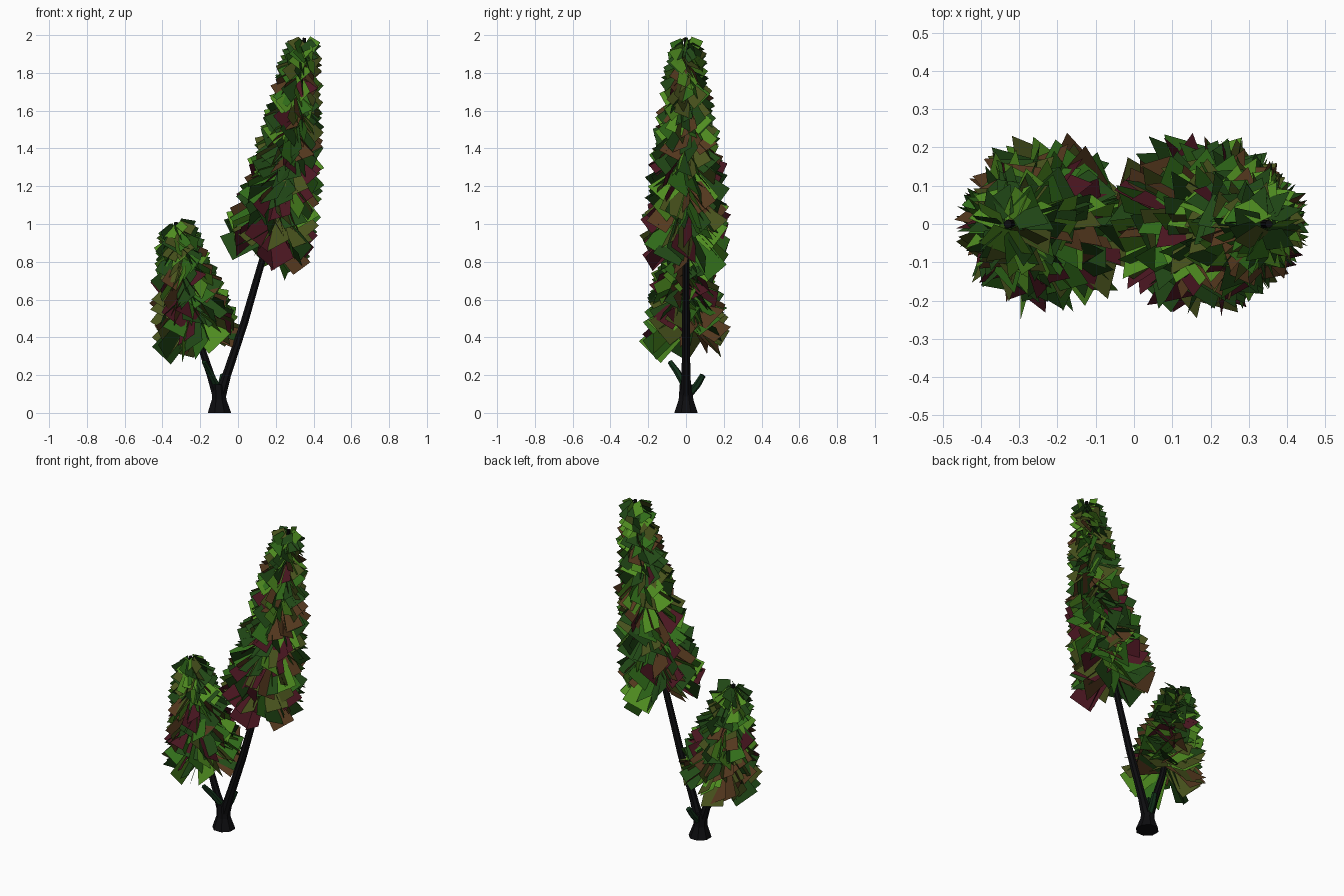
import bpy, math, random
from mathutils import Vector, Matrix

if "Cube" in bpy.data.objects:
    bpy.data.objects.remove(bpy.data.objects["Cube"])

random.seed(7)


def material(name, rgb):
    m = bpy.data.materials.new(name)
    m.diffuse_color = (*rgb, 1)
    m.use_nodes = True
    m.node_tree.nodes["Principled BSDF"].inputs["Base Color"].default_value = m.diffuse_color
    return m


BARK = material("bark", (0.004, 0.004, 0.005))
TWIG = material("dark_twig", (0.006, 0.03, 0.01))
LEAF = [material("leaf_" + n, c) for n, c in (
    ("deep_green", (0.015, 0.065, 0.008)), ("green", (0.03, 0.15, 0.01)),
    ("bright_green", (0.08, 0.27, 0.015)), ("olive", (0.065, 0.085, 0.012)),
    ("brown", (0.09, 0.04, 0.013)), ("maroon", (0.07, 0.008, 0.015)))]


def make(name, verts, faces, mats):
    me = bpy.data.meshes.new(name)
    me.from_pydata(verts, [], faces)
    for m in mats:
        me.materials.append(m)
    ob = bpy.data.objects.new(name, me)
    bpy.context.collection.objects.link(ob)
    return ob


def tube(name, path, mat, sides=8, flat_rings=False):
    """Sweep a polygon along (x, y, z, radius) stations."""
    pts = [Vector(p[:3]) for p in path]
    verts, faces = [], []
    for i, p in enumerate(pts):
        t = pts[min(i + 1, len(pts) - 1)] - pts[max(i - 1, 0)]
        if flat_rings:
            t = Vector((0, 0, 1))
        t.normalize()
        u = Vector((0, 1, 0)).cross(t).normalized()
        v = t.cross(u)
        for k in range(sides):
            a = 2 * math.pi * (k + 0.5) / sides
            verts.append(p + path[i][3] * (math.cos(a) * u + math.sin(a) * v))
    for i in range(len(pts) - 1):
        for k in range(sides):
            n = (k + 1) % sides
            faces.append((i * sides + k, i * sides + n,
                          (i + 1) * sides + n, (i + 1) * sides + k))
    faces.append(tuple(reversed(range(sides))))
    faces.append(tuple(range(len(verts) - sides, len(verts))))
    return make(name, verts, faces, [mat])


def along(path, z):
    """Point of a stem at a given height."""
    for a, b in zip(path, path[1:]):
        if z <= b[2]:
            return Vector(a[:3]).lerp(Vector(b[:3]), (z - a[2]) / (b[2] - a[2]))
    return Vector(path[-1][:3])


def leaf(base, tilt, angle, droop, reach, width, roll):
    """Flat card growing out and down from the leaning stem."""
    lean = Matrix.Rotation(tilt, 3, 'Y')
    d = Vector((math.cos(angle) * math.cos(droop),
                math.sin(angle) * math.cos(droop), -math.sin(droop)))
    side = Vector((-math.sin(angle), math.cos(angle), 0))
    side = lean @ Matrix.Rotation(roll, 3, d) @ side * width / 2
    d = lean @ d
    tip = base + d * reach / math.cos(droop)
    root = base + d * 0.02
    return [root - side * 0.8, root + side * 0.8, tip + side, tip - side]


def crown(name, stem, tilt, z0, z1, count, r0, r1, extras):
    verts, faces = [], []
    tilt = math.radians(tilt)
    for i in range(count):
        t = (i + 0.5) / count
        r = (r0 + (r1 - r0) * t ** 1.4) * random.uniform(0.9, 1.03)
        verts += leaf(along(stem, z0 + (z1 - z0) * t), tilt,
                      i * 2.39996 + random.uniform(-.2, .2),
                      math.radians(random.uniform(24, 44)), r,
                      (0.155 - 0.08 * t) * random.uniform(0.85, 1.15),
                      math.radians(random.uniform(25, 75)) * random.choice((-1, 1)))
    for z, ang, droop, reach, w, roll in extras:
        verts += leaf(along(stem, z), 0, *map(math.radians, (ang, droop)), reach, w,
                      math.radians(roll))
    n = len(verts) // 4
    faces = [tuple(range(4 * i, 4 * i + 4)) for i in range(n)]
    ob = make(name, verts, faces, LEAF)
    for i, p in enumerate(ob.data.polygons):
        t = i / n  # greener toward the top
        w = (4, 3, 2 + 2 * t, 4 - 2 * t, 4 * (1 - t), 2.6 * (1 - t))
        p.material_index = random.choices(range(6), w)[0]


# trunk with flared foot
tube("trunk", [(-0.098, 0, 0, 0.067), (-0.1, 0, 0.07, 0.042), (-0.105, 0, 0.15, 0.036)],
     BARK, flat_rings=True)

# two forked stems
tall = [(-0.1, 0, 0.07, 0.034), (-0.06, 0, 0.2, 0.025), (0.034, 0, 0.48, 0.022),
        (0.135, 0, 0.83, 0.019), (0.23, 0, 1.2, 0.016), (0.3, 0, 1.55, 0.013),
        (0.352, 0, 1.985, 0.01)]
short = [(-0.1, 0, 0.07, 0.032), (-0.145, 0, 0.2, 0.022), (-0.205, 0, 0.38, 0.019),
         (-0.27, 0, 0.65, 0.015), (-0.33, 0, 1.01, 0.011)]
tube("tall_stem", tall, BARK)
tube("short_stem", short, BARK)

# cut twig stubs near the foot
tube("front_twig", [(-0.115, -0.01, 0.15, 0.018), (-0.15, -0.045, 0.215, 0.018),
                    (-0.18, -0.085, 0.27, 0.014)], TWIG, 6)
tube("back_twig", [(-0.1, 0.02, 0.10, 0.018), (-0.09, 0.06, 0.15, 0.019),
                   (-0.08, 0.09, 0.2, 0.016)], TWIG, 6)

# leaf crowns, with a few larger stray leaves between them
crown("tall_crown", tall, 12, 0.96, 1.99, 290, 0.222, 0.078,
      [(1.06, 200, 25, 0.23, 0.18, 50)])
crown("short_crown", short, -12, 0.49, 1.02, 190, 0.215, 0.088,
      [(0.47, 8, 12, 0.22, 0.12, 45), (0.66, 30, 20, 0.22, 0.13, -45)])
